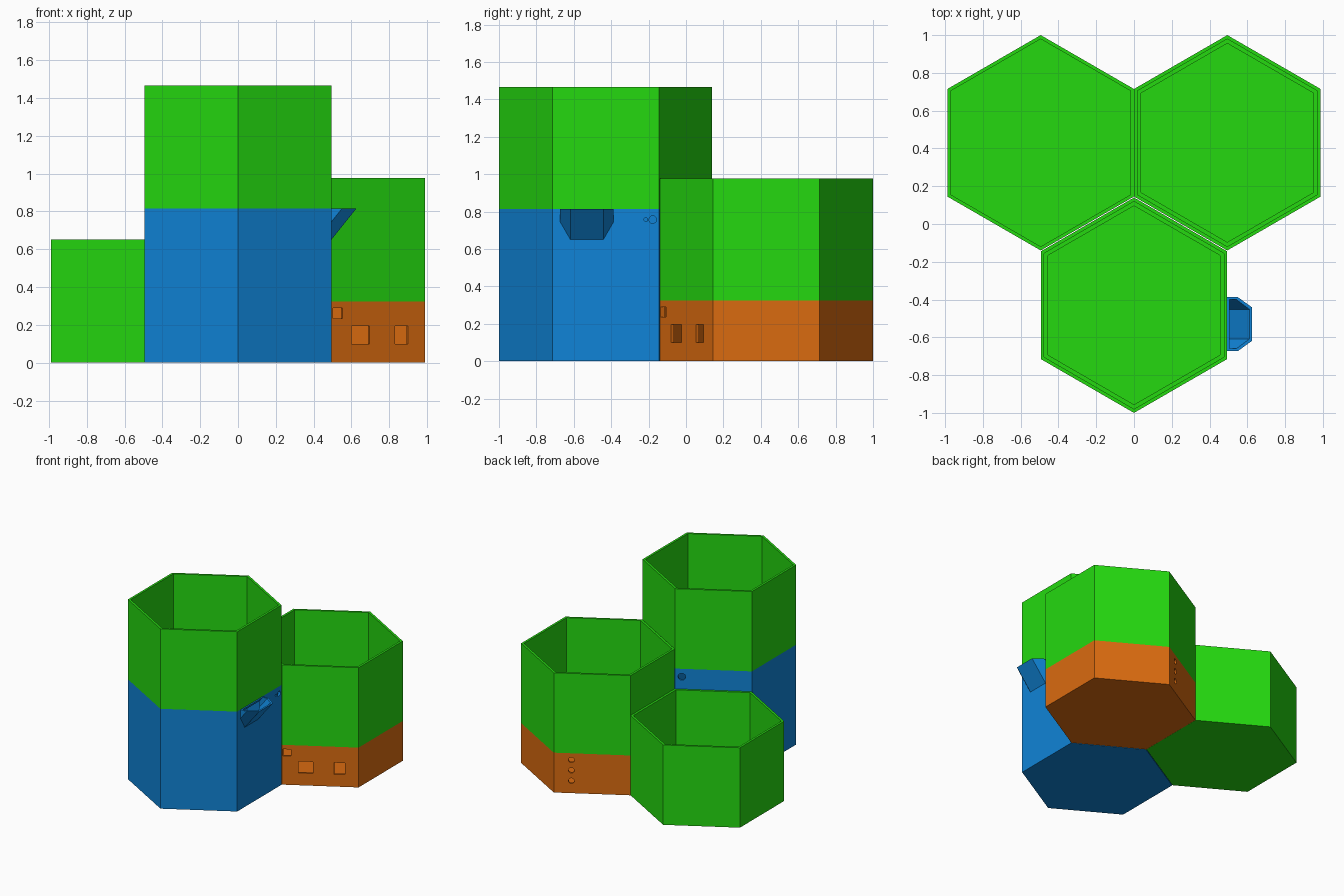
import bpy, bmesh, math
from mathutils import Matrix, Vector

if "Cube" in bpy.data.objects:
    bpy.data.objects.remove(bpy.data.objects["Cube"])

R = 0.57          # hexagon corner radius
AP = R * math.cos(math.pi / 6)
WALL = 0.018


def material(name, color):
    m = bpy.data.materials.new(name)
    m.diffuse_color = (*color, 1)
    m.use_nodes = True
    m.node_tree.nodes["Principled BSDF"].inputs["Base Color"].default_value = m.diffuse_color
    return m


GREEN = material("leaf green", (0.018, 0.694, 0.005))
BLUE = material("water blue", (0.005, 0.23, 0.68))
ORANGE = material("warm orange", (0.70, 0.147, 0.005))


def finish(name, bm, mat):
    bmesh.ops.recalc_face_normals(bm, faces=bm.faces)
    me = bpy.data.meshes.new(name)
    bm.to_mesh(me)
    bm.free()
    if mat:
        me.materials.append(mat)
    ob = bpy.data.objects.new(name, me)
    bpy.context.collection.objects.link(ob)
    return ob


def hex_vessel(name, center, rings, mat):
    """Stack of hexagon rings (wall inset, height), capped at both ends."""
    bm = bmesh.new()
    loops = []
    for inset, z in rings:
        r = R * (AP - inset) / AP
        loops.append([bm.verts.new((center[0] + r * math.cos(a), center[1] + r * math.sin(a), z))
                      for a in (math.radians(90 + 60 * k) for k in range(6))])
    for lo, hi in zip(loops, loops[1:]):
        for k in range(6):
            n = (k + 1) % 6
            bm.faces.new((lo[k], lo[n], hi[n], hi[k]))
    bm.faces.new(loops[0])
    bm.faces.new(loops[-1])
    return finish(name, bm, mat)


def base(name, center, height, mat):
    return hex_vessel(name, center, [(0, 0), (0, height), (WALL, height), (WALL, WALL)], mat)


def stacked_pot(name, center, z0, z1):
    # pot with a narrower foot that plugs into the base below
    return hex_vessel(name, center, [
        (0.02, z0 - 0.03), (0.02, z0), (0, z0), (0, z1), (WALL, z1),
        (WALL, z0 + WALL), (0.038, z0 + WALL), (0.038, z0 - 0.012)], GREEN)


def add_box(bm, pos, angle, w, h):
    m = Matrix.Translation(pos) @ Matrix.Rotation(math.radians(angle), 4, 'Z') @ Matrix.Diagonal((0.07, w, h, 1))
    bmesh.ops.create_cube(bm, size=1, matrix=m)


def add_round(bm, pos, angle, r):
    m = (Matrix.Translation(pos) @ Matrix.Rotation(math.radians(angle), 4, 'Z')
         @ Matrix.Rotation(math.pi / 2, 4, 'Y'))
    bmesh.ops.create_cone(bm, cap_ends=True, segments=20, radius1=r, radius2=r, depth=0.07, matrix=m)


def add_hull(bm, pts):
    vs = [bm.verts.new(p) for p in pts]
    bmesh.ops.convex_hull(bm, input=vs)


def cut(ob, cutter):
    mod = ob.modifiers.new("cut", 'BOOLEAN')
    mod.operation, mod.solver, mod.object = 'DIFFERENCE', 'EXACT', cutter
    dg = bpy.context.evaluated_depsgraph_get()
    me = bpy.data.meshes.new_from_object(ob.evaluated_get(dg))
    ob.modifiers.clear()
    ob.data = me


FRONT, RIGHT, LEFT = (0, -0.43), (0.494, 0.43), (-0.494, 0.43)

# vessels
hex_vessel("low_pot", LEFT, [(0, 0), (0, 0.652), (WALL, 0.652), (WALL, WALL)], GREEN)
stacked_pot("tall_pot", FRONT, 0.815, 1.467)
stacked_pot("middle_pot", RIGHT, 0.325, 0.977)
reservoir = base("water_reservoir", FRONT, 0.815, BLUE)
housing = base("control_housing", RIGHT, 0.325, ORANGE)

# filling spout: a slanted trough leaning out of the reservoir's right side
TOP, SLOPE, YC = 0.815, 0.8, -0.53


def trough(t):
    """Half of the outline at the wall: (half width, height), inset by t."""
    half = [(0.143 - t, 0.745 + t * 0.5), (0.088 - t * 0.7, 0.65 + t * 1.3)]
    return [(YC + s * w, z) for s in (-1, 1) for w, z in half]


bm = bmesh.new()
xw = AP - 0.008
pts = [(xw, y, z) for y, z in trough(0)] + [(xw, YC - 0.143, TOP), (xw, YC + 0.143, TOP)]
pts += [(AP, y, z) for y, z in trough(0)]
pts += [(AP + (TOP - z) * SLOPE, y, TOP) for y, z in trough(0)]
add_hull(bm, pts)
spout = finish("filling_spout", bm, BLUE)

bm = bmesh.new()
inner = trough(0.014) + [(YC - 0.129, 0.80), (YC + 0.129, 0.80)]
add_hull(bm, [(AP + dz * SLOPE, y, z + dz) for y, z in inner for dz in (-0.045, 0.25)])
spout_cutter = finish("spout_cutter", bm, BLUE)

# reservoir cable holes
bm = bmesh.new()
add_round(bm, (AP, -0.178, 0.757), 0, 0.02)
add_round(bm, (AP, -0.215, 0.757), 0, 0.01)
add_round(bm, (-0.043, 0.115, 0.75), 120, 0.028)
reservoir_cutter = finish("reservoir_cutter", bm, BLUE)

# housing windows (front right face) and three round holes (back left face)
bm = bmesh.new()
for x, z, w, h in ((0.5275, 0.2625, 0.06, 0.055), (0.6475, 0.1475, 0.11, 0.095), (0.865, 0.1475, 0.08, 0.095)):
    add_box(bm, (x, -0.14 + (x - 0.494) * 0.577, z), -60, w, h)
for z in (0.10, 0.185, 0.27):
    add_round(bm, (0.494 - 0.131 * 0.866, 1.0 - 0.131 * 0.5, z), 120, 0.022)
housing_cutter = finish("housing_cutter", bm, ORANGE)

cut(spout, spout_cutter)
cut(reservoir, spout_cutter)
cut(reservoir, reservoir_cutter)
cut(housing, housing_cutter)
for c in (spout_cutter, reservoir_cutter, housing_cutter):
    bpy.data.objects.remove(c)
